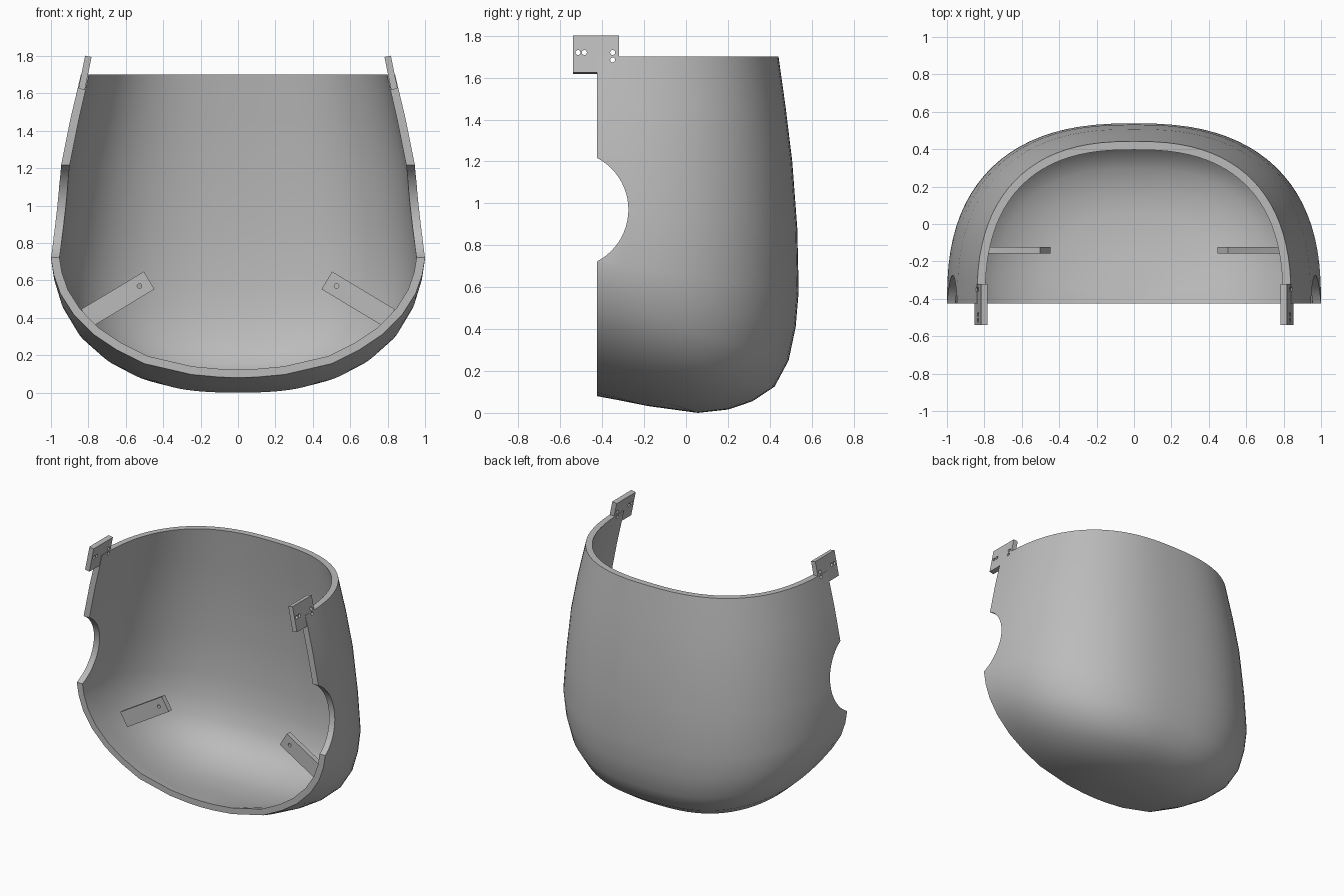
import bpy, bmesh, math
from mathutils import Matrix, Vector

cube = bpy.data.objects.get("Cube")
if cube:
    bpy.data.objects.remove(cube, do_unlink=True)

FRONT, DEPTH, WALL = -0.425, 0.963, 0.045
TOP = 1.7

grey = bpy.data.materials.new("plain grey")
grey.use_nodes = True
colour = (0.5, 0.5, 0.5, 1)
grey.diffuse_color = colour
grey.node_tree.nodes["Principled BSDF"].inputs["Base Color"].default_value = colour


def make_object(name, bm):
    mesh = bpy.data.meshes.new(name)
    bm.to_mesh(mesh)
    bm.free()
    mesh.materials.append(grey)
    ob = bpy.data.objects.new(name, mesh)
    bpy.context.collection.objects.link(ob)
    return ob


def bake(ob):
    """Replace the mesh by its modified version."""
    bpy.context.view_layer.update()
    dg = bpy.context.evaluated_depsgraph_get()
    mesh = bpy.data.meshes.new_from_object(ob.evaluated_get(dg))
    ob.modifiers.clear()
    ob.data = mesh


def cylinder(axis, centre, radius, length, segments=16):
    bm = bmesh.new()
    turn = Vector((0, 0, 1)).rotation_difference(Vector(axis)).to_matrix().to_4x4()
    bmesh.ops.create_cone(bm, cap_ends=True, segments=segments, radius1=radius,
                          radius2=radius, depth=length,
                          matrix=Matrix.Translation(centre) @ turn)
    cutter = make_object("cutter", bm)
    cutter.hide_render = True
    return cutter


def cut(ob, cutter):
    mod = ob.modifiers.new("cut", "BOOLEAN")
    mod.operation = "DIFFERENCE"
    mod.solver = "EXACT"
    mod.object = cutter
    bake(ob)
    bpy.data.objects.remove(cutter, do_unlink=True)


def box(name, size, matrix):
    bm = bmesh.new()
    bmesh.ops.create_cube(bm, size=1, matrix=matrix @ Matrix.Diagonal((*size, 1)))
    return make_object(name, bm)


# Shell: half-oval rows (width, depth, height at front edge, height at back)
rows = [
    (0.10, 0.10, 0.083, 0.062), (0.25, 0.25, 0.097, 0.033),
    (0.50, 0.50, 0.155, 0.0), (0.65, 0.65, 0.23, 0.016),
    (0.77, 0.77, 0.31, 0.055), (0.88, 0.88, 0.42, 0.125),
    (0.95, 0.95, 0.53, 0.25), (0.985, 0.985, 0.63, 0.41),
    (1.0, 1.0, 0.72, 0.58), (0.977, 0.993, 0.95, 0.88),
    (0.945, 0.968, 1.22, 1.2), (0.897, 0.935, 1.46, 1.46),
    (0.84, 0.9, TOP, TOP),
]
COLS = 44
bm = bmesh.new()
pole = bm.verts.new((0, FRONT, 0.08))
grid = []
for width, depth, z_front, z_back in rows:
    ring = []
    for i in range(COLS + 1):
        a = math.pi * i / COLS
        c, s = math.cos(a), max(math.sin(a), 0)
        if i in (0, COLS):
            s = 0
        x = math.copysign(abs(c) ** 0.8, c)
        y = s ** 0.8
        ring.append(bm.verts.new((x * width, FRONT + y * depth * DEPTH,
                                  z_front + (z_back - z_front) * y)))
    grid.append(ring)
for i in range(COLS):
    bm.faces.new((pole, grid[0][i + 1], grid[0][i]))
    for low, high in zip(grid, grid[1:]):
        bm.faces.new((low[i], low[i + 1], high[i + 1], high[i]))
shell = make_object("shell", bm)
mod = shell.modifiers.new("wall", "SOLIDIFY")
mod.thickness = WALL
mod.offset = -1
mod.use_even_offset = True
bake(shell)

# Flatten the front and top rims
bm = bmesh.new()
bm.from_mesh(shell.data)
bm.normal_update()
front_rim = {v for f in bm.faces if f.normal.y < -0.9 for v in f.verts
             if abs(v.co.y - FRONT) < 0.03}
top_rim = {v for f in bm.faces if f.normal.z > 0.9 for v in f.verts
           if v.co.z > TOP - 0.05}
for v in front_rim:
    v.co.y = FRONT
for v in top_rim:
    v.co.z = TOP
bm.to_mesh(shell.data)
bm.free()

# Round notches in both side edges
cut(shell, cylinder((1, 0, 0), (0, -0.554, 0.97), 0.279, 3, 64))

parts = [shell]
tab_holes = [(-0.515, 1.72), (-0.485, 1.72), (-0.35, 1.72), (-0.35, 1.685)]
for name, side in (("left", 1), ("right", -1)):
    # Hinge tab at the top front corner
    place = (Matrix.Translation((side * 0.818, -0.43, 1.71))
             @ Matrix.Rotation(-side * 0.2, 4, "Y"))
    tab = box(name + "_hinge_tab", (0.035, 0.22, 0.18), place)
    for y, z in tab_holes:
        cut(tab, cylinder((1, 0, 0), (side * 0.82, y, z), 0.012, 0.3))
    # Inner strut, sloping down and out to the wall
    place = (Matrix.Translation((side * 0.475, -0.14, 0.6))
             @ Matrix.Rotation(side * math.radians(31), 4, "Y")
             @ Matrix.Translation((side * 0.195, 0, 0)))
    strut = box(name + "_strut", (0.39, 0.036, 0.11), place)
    cut(strut, cylinder((0, 1, 0), (side * 0.527, -0.14, 0.57), 0.012, 0.3))
    parts += [tab, strut]

# Lower tab hole passes through the wall as well
cut(shell, cylinder((1, 0, 0), (0, -0.35, 1.685), 0.012, 3))

bpy.ops.object.select_all(action="DESELECT")
for ob in parts:
    ob.select_set(True)
bpy.context.view_layer.objects.active = shell
bpy.ops.object.shade_smooth_by_angle(angle=math.radians(35))
